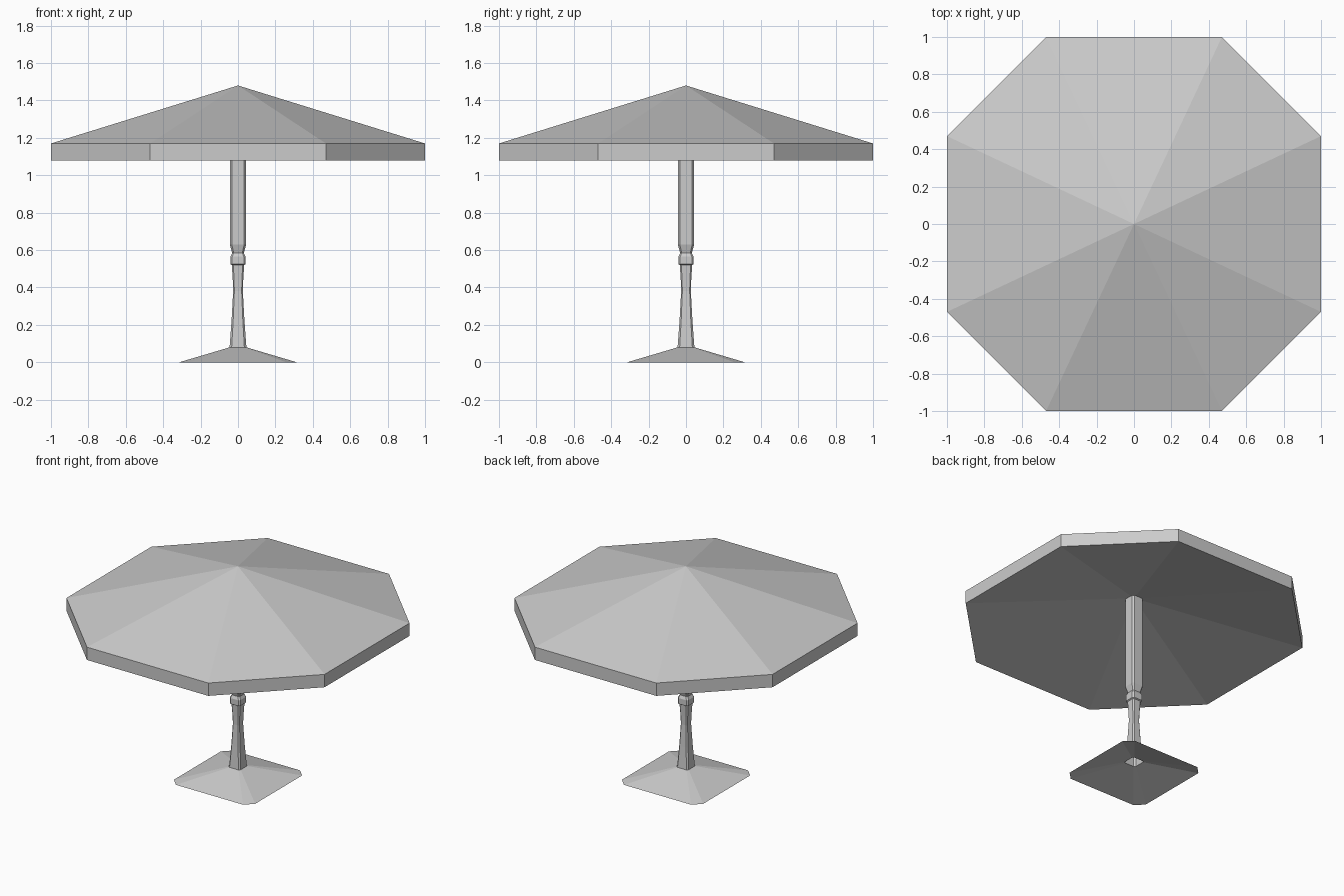
import bpy, bmesh

if "Cube" in bpy.data.objects:
    bpy.data.objects.remove(bpy.data.objects["Cube"])


def ring(h, side, z):
    """Square of half width h with cut corners; side = half length of the straight sides."""
    quarter = [(h, -side), (h, side)]
    pts = []
    for _ in range(4):
        pts += [(x, y, z) for x, y in quarter]
        quarter = [(-y, x) for x, y in quarter]
    return pts


def loft(name, rings, tip_start=None, tip_end=None):
    """Skin stacked eight-sided rings, optionally closed to a point at either end."""
    bm = bmesh.new()
    loops = [[bm.verts.new(p) for p in ring(*r)] for r in rings]
    for a, b in zip(loops, loops[1:]):
        for i in range(8):
            j = (i + 1) % 8
            bm.faces.new((a[i], a[j], b[j], b[i]))
    for loop, z, flip in ((loops[0], tip_start, True), (loops[-1], tip_end, False)):
        if z is None:
            continue
        tip = bm.verts.new((0, 0, z))
        for i in range(8):
            a, b = loop[i], loop[(i + 1) % 8]
            bm.faces.new((b, a, tip) if flip else (a, b, tip))
    mesh = bpy.data.meshes.new(name)
    bm.to_mesh(mesh)
    bm.free()
    obj = bpy.data.objects.new(name, mesh)
    bpy.context.collection.objects.link(obj)
    return obj


# Canopy: valance band, pointed roof and shallower pointed underside
loft("canopy", [(1.0, 0.47, 1.08), (1.0, 0.47, 1.17)], tip_start=1.28, tip_end=1.48)

# Base: hollow sloping foot, open below
loft("base", [(0.315, 0.26, 0.0), (0.045, 0.035, 0.08)])

# Pole: flared lower part, collar, then straight upper shaft
profile = [(0.045, 0.08), (0.034, 0.23), (0.026, 0.38), (0.028, 0.44),
           (0.033, 0.52), (0.041, 0.525), (0.041, 0.565), (0.031, 0.585),
           (0.044, 0.63), (0.044, 1.28)]
loft("pole", [(h, h * 0.75, z) for h, z in profile])
